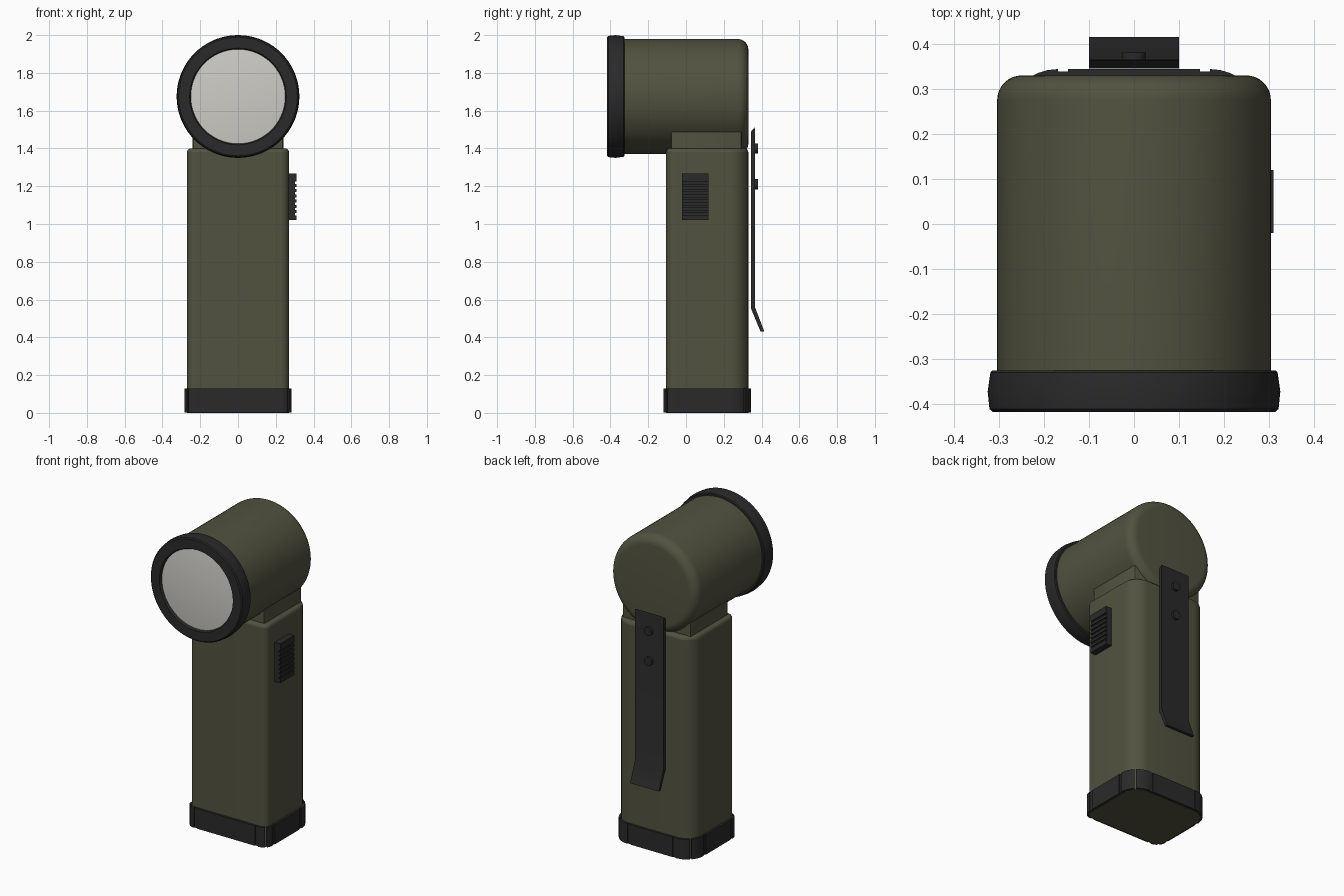
import bpy, bmesh, math
from mathutils import Matrix, Vector

cube = bpy.data.objects.get("Cube")
if cube:
    bpy.data.objects.remove(cube, do_unlink=True)


def material(name, rgb):
    m = bpy.data.materials.new(name)
    m.use_nodes = True
    m.diffuse_color = (*rgb, 1)
    m.node_tree.nodes["Principled BSDF"].inputs["Base Color"].default_value = (*rgb, 1)
    return m


OLIVE = material("olive plastic", (0.085, 0.085, 0.052))
BLACK = material("black rubber", (0.023, 0.023, 0.024))
GLASS = material("pale lens", (0.62, 0.61, 0.57))
HEAD_Z = 1.675


def finish(name, bm, mat, smooth=True):
    bmesh.ops.recalc_face_normals(bm, faces=bm.faces)
    me = bpy.data.meshes.new(name)
    bm.to_mesh(me)
    bm.free()
    ob = bpy.data.objects.new(name, me)
    bpy.context.collection.objects.link(ob)
    me.materials.append(mat)
    if smooth:
        smooth_edges(ob)
    return ob


def activate(ob):
    bpy.ops.object.select_all(action="DESELECT")
    ob.select_set(True)
    bpy.context.view_layer.objects.active = ob


def smooth_edges(ob):
    activate(ob)
    bpy.ops.object.shade_smooth_by_angle(angle=math.radians(35))


def add_box(bm, lo, hi, turn=0):
    lo, hi = Vector(lo), Vector(hi)
    mat = (Matrix.Translation((lo + hi) / 2) @ Matrix.Rotation(turn, 4, "Z")
           @ Matrix.Diagonal((*(hi - lo), 1)))
    bmesh.ops.create_cube(bm, size=1, matrix=mat)


def extrude(name, points, vec, mat):
    bm = bmesh.new()
    face = bm.faces.new([bm.verts.new(p) for p in points])
    out = bmesh.ops.extrude_face_region(bm, geom=[face], use_keep_orig=True)
    verts = [v for v in out["geom"] if isinstance(v, bmesh.types.BMVert)]
    bmesh.ops.translate(bm, verts=verts, vec=vec)
    return finish(name, bm, mat)


def corners(grow):
    """Centre, radius and start angle of each rounded corner of the grip outline."""
    for sx, sy, start in ((1, 1, 0), (-1, 1, 90), (-1, -1, 180), (1, -1, 270)):
        r = (0.10 if sy > 0 else 0.045) + grow
        y = 0.33 + grow - r if sy > 0 else -0.105 - grow + r
        yield sx * (0.27 + grow - r), y, r, start


def outline(grow, z):
    pts = []
    for cx, cy, r, start in corners(grow):
        for i in range(9):
            a = math.radians(start + i * 90 / 8)
            pts.append((cx + r * math.cos(a), cy + r * math.sin(a), z))
    return pts


def lathe(name, profile, mat, steps=72):
    """Spin (radius, y) points around the head axis."""
    bm = bmesh.new()
    verts = [bm.verts.new((r, y, HEAD_Z)) for r, y in profile]
    edges = [bm.edges.new(pair) for pair in zip(verts, verts[1:])]
    bmesh.ops.spin(bm, geom=verts + edges, cent=(0, 0, HEAD_Z), axis=(0, 1, 0),
                   angle=math.tau, steps=steps)
    bmesh.ops.remove_doubles(bm, verts=bm.verts, dist=0.0002)
    return finish(name, bm, mat)


# Grip with softened top edge
grip = extrude("grip_body", outline(0, 0), (0, 0, 1.4), OLIVE)
bm = bmesh.new()
bm.from_mesh(grip.data)
top = [e for e in bm.edges if all(v.co.z > 1.39 for v in e.verts)]
bmesh.ops.bevel(bm, geom=top, offset=0.02, segments=4, profile=0.5, affect="EDGES")
bm.to_mesh(grip.data)
bm.free()
smooth_edges(grip)

# Base cap with corner slits and shallow grooves
cap = extrude("base_cap", outline(0.014, 0.002), (0, 0, 0.126), BLACK)
bm = bmesh.new()
for cx, cy, r, start in corners(0.014):
    a = math.radians(start + 45)
    px, py = cx + r * math.cos(a), cy + r * math.sin(a)
    add_box(bm, (px - 0.03, py - 0.005, -0.1), (px + 0.03, py + 0.005, 0.3), a)
    sx, sy = math.copysign(1, cx), 1 if cy > 0.1 else -1
    gx, gy = cx - sx * 0.012, cy + sy * r
    add_box(bm, (gx - 0.011, gy - 0.005, -0.1), (gx + 0.011, gy + 0.005, 0.3))
    gx, gy = cx + sx * r, cy - sy * 0.012
    add_box(bm, (gx - 0.005, gy - 0.011, -0.1), (gx + 0.005, gy + 0.011, 0.3))
cutter = finish("cap_cutter", bm, BLACK, False)
cutter.hide_render = True
cut = cap.modifiers.new("grooves", "BOOLEAN")
cut.operation, cut.solver, cut.object = "DIFFERENCE", "EXACT", cutter
activate(cap)
bpy.ops.object.modifier_apply(modifier=cut.name)
bpy.data.objects.remove(cutter, do_unlink=True)

# Neck block under the head
bm = bmesh.new()
add_box(bm, (-0.24, -0.08, 1.38), (0.24, 0.295, 1.488))
bmesh.ops.bevel(bm, geom=[e for e in bm.edges if abs(e.verts[0].co.z - e.verts[1].co.z) > 0.05],
                offset=0.012, segments=2, profile=0.5, affect="EDGES")
finish("neck", bm, OLIVE)

# Head barrel with rounded back
arc = [math.radians(i * 90 / 8) for i in range(9)]
barrel = [(0, -0.35), (0.304, -0.35)]
barrel += [(0.249 + 0.055 * math.cos(a), 0.275 + 0.055 * math.sin(a)) for a in arc]
lathe("head_barrel", barrel + [(0, 0.33)], OLIVE)

# Bezel ring and shallow domed lens
lathe("bezel_ring", [(0.25, -0.34), (0.25, -0.407), (0.256, -0.417), (0.314, -0.417),
                     (0.321, -0.411), (0.325, -0.372), (0.319, -0.33), (0.314, -0.325),
                     (0.25, -0.325)], BLACK)
dome = [(0.252 * i / 8, -0.416 + 0.014 * (i / 8) ** 2) for i in range(9)]
lathe("lens", dome, GLASS)

# Ribbed side switch
bm = bmesh.new()
add_box(bm, (0.26, -0.02, 1.02), (0.302, 0.12, 1.268))
add_box(bm, (0.30, -0.02, 1.02), (0.31, 0.12, 1.045))
add_box(bm, (0.30, -0.02, 1.225), (0.31, 0.12, 1.268))
for i in range(6):
    z = 1.057 + i * 0.028
    add_box(bm, (0.30, -0.02, z), (0.31, 0.12, z + 0.016))
finish("side_switch", bm, BLACK, False)

# Belt clip with a bent tip
side = [(0.345, 1.49), (0.363, 1.512), (0.365, 1.5), (0.365, 0.56),
        (0.415, 0.43), (0.395, 0.43), (0.345, 0.55)]
extrude("belt_clip", [(-0.1, y, z) for y, z in side], (0.2, 0, 0), BLACK)

# Clip rivets
for name, z in (("upper_rivet", 1.4), ("lower_rivet", 1.21)):
    bm = bmesh.new()
    bmesh.ops.create_cone(bm, cap_ends=True, segments=24, radius1=0.027, radius2=0.027, depth=0.03,
                          matrix=Matrix.Translation((0, 0.366, z)) @ Matrix.Rotation(math.pi / 2, 4, "X"))
    finish(name, bm, BLACK)
